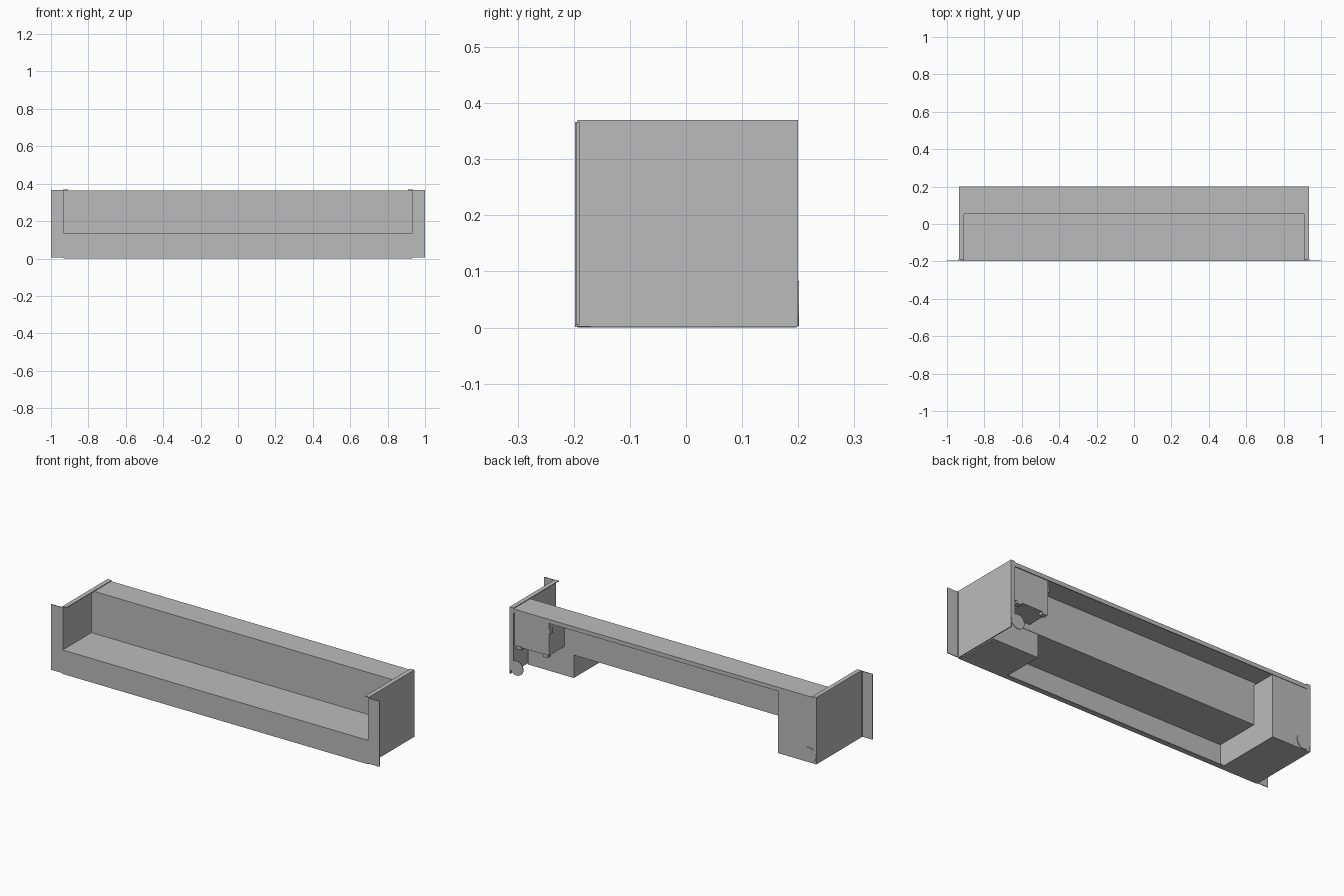
import bpy
import bmesh
from math import radians
from mathutils import Matrix, Vector

cube = bpy.data.objects.get("Cube")
if cube:
    bpy.data.objects.remove(cube, do_unlink=True)

T = 0.005          # sheet thickness
W = 0.935          # half width of the body

grey = bpy.data.materials.new("sheet metal grey")
grey.use_nodes = True
colour = (0.5, 0.5, 0.5, 1)
grey.diffuse_color = colour
grey.node_tree.nodes["Principled BSDF"].inputs["Base Color"].default_value = colour


def finish(name, bm):
    bmesh.ops.recalc_face_normals(bm, faces=bm.faces)
    mesh = bpy.data.meshes.new(name)
    bm.to_mesh(mesh)
    bm.free()
    mesh.materials.append(grey)
    obj = bpy.data.objects.new(name, mesh)
    bpy.context.collection.objects.link(obj)
    return obj


def box(name, x, y, z):
    bm = bmesh.new()
    size = Vector((abs(x[1] - x[0]), y[1] - y[0], z[1] - z[0]))
    centre = Vector((sum(x), sum(y), sum(z))) / 2
    bmesh.ops.create_cube(bm, size=1, matrix=Matrix.LocRotScale(centre, None, size))
    return finish(name, bm)


def extrude_profile(name, points, x0, x1, closed):
    """Sweep a (y, z) profile along x as a sheet or as a solid."""
    bm = bmesh.new()
    a = [bm.verts.new((x0, y, z)) for y, z in points]
    b = [bm.verts.new((x1, y, z)) for y, z in points]
    n = len(points)
    for i in range(n if closed else n - 1):
        j = (i + 1) % n
        bm.faces.new((a[i], a[j], b[j], b[i]))
    if closed:
        bm.faces.new(a)
        bm.faces.new(b)
    obj = finish(name, bm)
    if not closed:
        mod = obj.modifiers.new("sheet", 'SOLIDIFY')
        mod.thickness = T
        mod.offset = 0
        mod.use_even_offset = True
    return obj


# Folded main sheet: bottom lip, front panel, shelf, rear wall, top, rear lip
extrude_profile("folded_panel",
                [(-0.17, 0.003), (-0.195, 0.003), (-0.195, 0.13), (0.055, 0.13),
                 (0.055, 0.362), (0.197, 0.362), (0.197, 0.342)],
                -W + T, W - T, False)

# Side plates with their bent flanges, rear discs and mounting ears
for side, s in (("right", -1), ("left", 1)):
    box(side + "_side_plate", (s * (W - T), s * W), (-0.193, 0.2), (0.002, 0.37))
    box(side + "_top_flange", (s * 0.91, s * (W - T / 2)), (-0.193, 0.2), (0.366, 0.37))
    box(side + "_rear_flange", (s * 0.91, s * (W - T / 2)), (0.196, 0.2), (0.04, 0.368))
    box(side + "_mounting_ear", (s * (W + 0.003), s), (-0.198, -0.194), (0.005, 0.366))
    box(side + "_ear_bend", (s * (W - T), s * (W + T)), (-0.196, -0.19), (0.005, 0.366))
    bm = bmesh.new()
    bmesh.ops.create_cone(bm, cap_ends=True, segments=32, radius1=0.04, radius2=0.04,
                          depth=0.004,
                          matrix=Matrix.Translation((s * 0.892, 0.199, 0.043))
                          @ Matrix.Rotation(radians(90), 4, 'X'))
    finish(side + "_rear_disc", bm)

# Closed L-shaped end housing behind the skin
extrude_profile("right_end_housing",
                [(-0.193, 0), (0.197, 0), (0.197, 0.345), (0.06, 0.345),
                 (0.06, 0.127), (-0.193, 0.127)],
                -W + T, -0.7, True)

# Open end: separate upper and lower housings with small catches
box("left_upper_housing", (0.7, 0.91), (0.057, 0.194), (0.16, 0.345))
box("left_lower_housing", (0.645, 0.925), (-0.193, 0.055), (0, 0.128))
for x in (0.72, 0.88):
    box("housing_catch", (x - 0.015, x + 0.015), (0.17, 0.196), (0.147, 0.165))
box("housing_side_catch", (0.692, 0.702), (0.17, 0.196), (0.28, 0.31))
